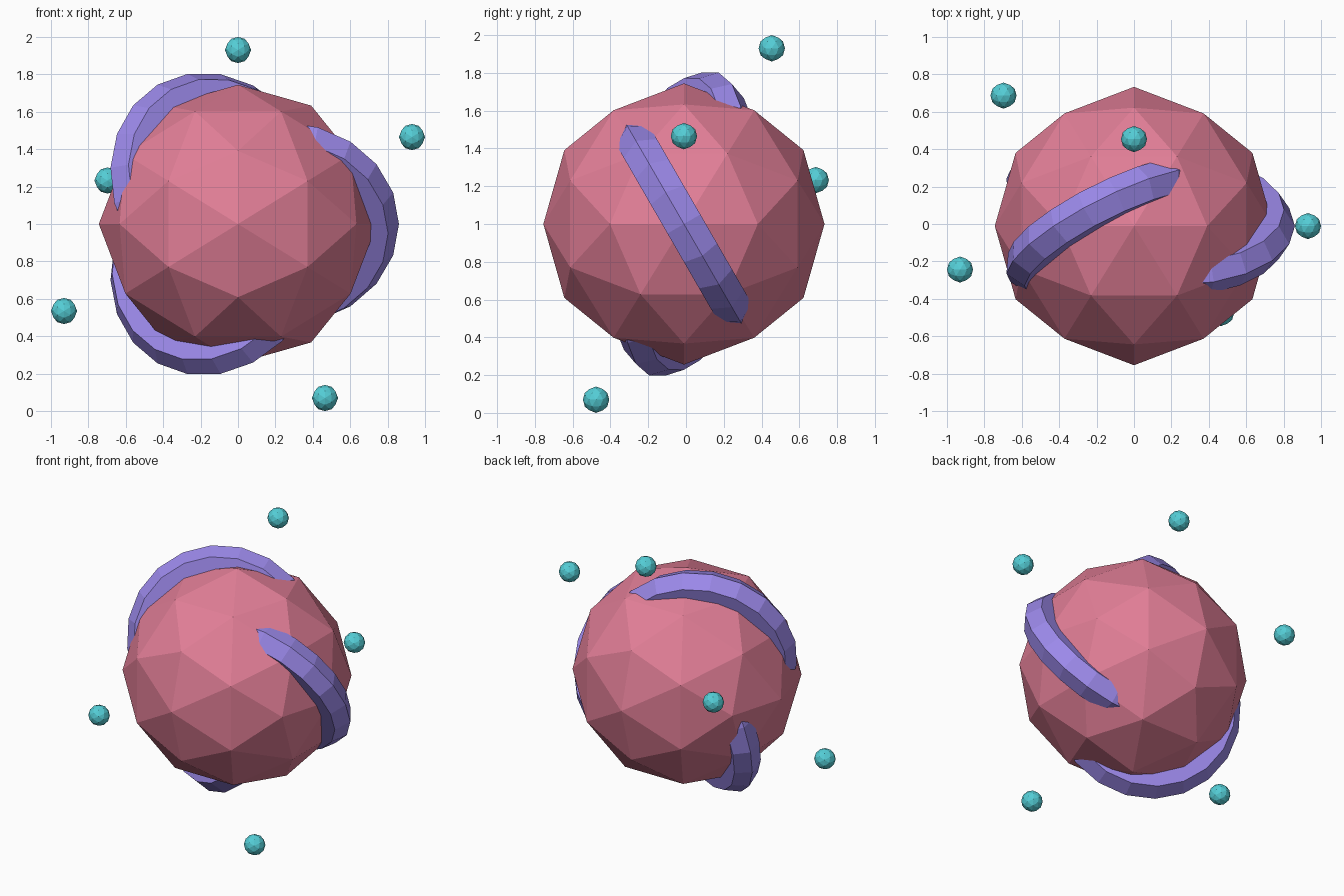
import bpy, bmesh
from math import sin, cos, pi, radians
from mathutils import Vector, Matrix

if "Cube" in bpy.data.objects:
    bpy.data.objects.remove(bpy.data.objects["Cube"])

U = 1 / 2.15                       # design unit
CENTRE = Vector((0, -0.011, 1))


def material(name, rgb):
    m = bpy.data.materials.new(name)
    m.diffuse_color = (*rgb, 1)
    m.use_nodes = True
    m.node_tree.nodes["Principled BSDF"].inputs["Base Color"].default_value = m.diffuse_color
    return m


PINK = material("pink", (0.76, 0.21, 0.31))
PURPLE = material("purple", (0.33, 0.25, 0.82))
TEAL = material("teal", (0.09, 0.62, 0.68))


def finish(name, bm, mat):
    bmesh.ops.recalc_face_normals(bm, faces=bm.faces)
    mesh = bpy.data.meshes.new(name)
    bm.to_mesh(mesh)
    bm.free()
    mesh.materials.append(mat)
    obj = bpy.data.objects.new(name, mesh)
    bpy.context.collection.objects.link(obj)
    return obj


def ball(name, pos, radius, mat):
    # faceted ball, turned so its edge midpoints lie on the axes
    bm = bmesh.new()
    turn = Matrix.Rotation(radians(-31.717), 4, 'Y')
    bmesh.ops.create_icosphere(bm, subdivisions=2, radius=radius,
                               matrix=Matrix.Translation(pos) @ turn)
    finish(name, bm, mat)


def band(name, angle):
    # hexagonal half ring, tilted about its outward axis and spun around y
    ring_r, tube_r, offset, steps, sides = 1.1 * U, 0.25 * U, 0.5 * U, 10, 6
    tilt = radians(30)
    along = Vector((0, -sin(tilt), cos(tilt)))
    across = Vector((0, cos(tilt), sin(tilt)))
    spin = Matrix.Rotation(-angle, 3, 'Y')
    bm = bmesh.new()
    rings = []
    for i in range(steps + 1):
        a = -pi / 2 + pi * i / steps
        ring = []
        for j in range(sides):
            b = 2 * pi * j / sides
            r = ring_r + tube_r * cos(b)
            p = Vector((offset + r * cos(a), 0, 0)) + along * r * sin(a) + across * tube_r * sin(b)
            ring.append(bm.verts.new(CENTRE + spin @ p))
        rings.append(ring)
    for r0, r1 in zip(rings, rings[1:]):
        for j in range(sides):
            k = (j + 1) % sides
            bm.faces.new((r0[j], r0[k], r1[k], r1[j]))
    bm.faces.new(rings[0])
    bm.faces.new(rings[-1])
    finish(name, bm, PURPLE)


# large core
ball("core", CENTRE, 1.6 * U, PINK)

# three half-ring bands around the core
for i in range(3):
    band(f"band_{i + 1}", i * 2 * pi / 3)

# small floating balls
for i, p in enumerate([(0, 1, 2), (2, 0, 1), (-2, -0.5, -1), (1, -1, -2), (-1.5, 1.5, 0.5)]):
    ball(f"small_ball_{i + 1}", CENTRE + Vector(p) * U, 0.15 * U, TEAL)
